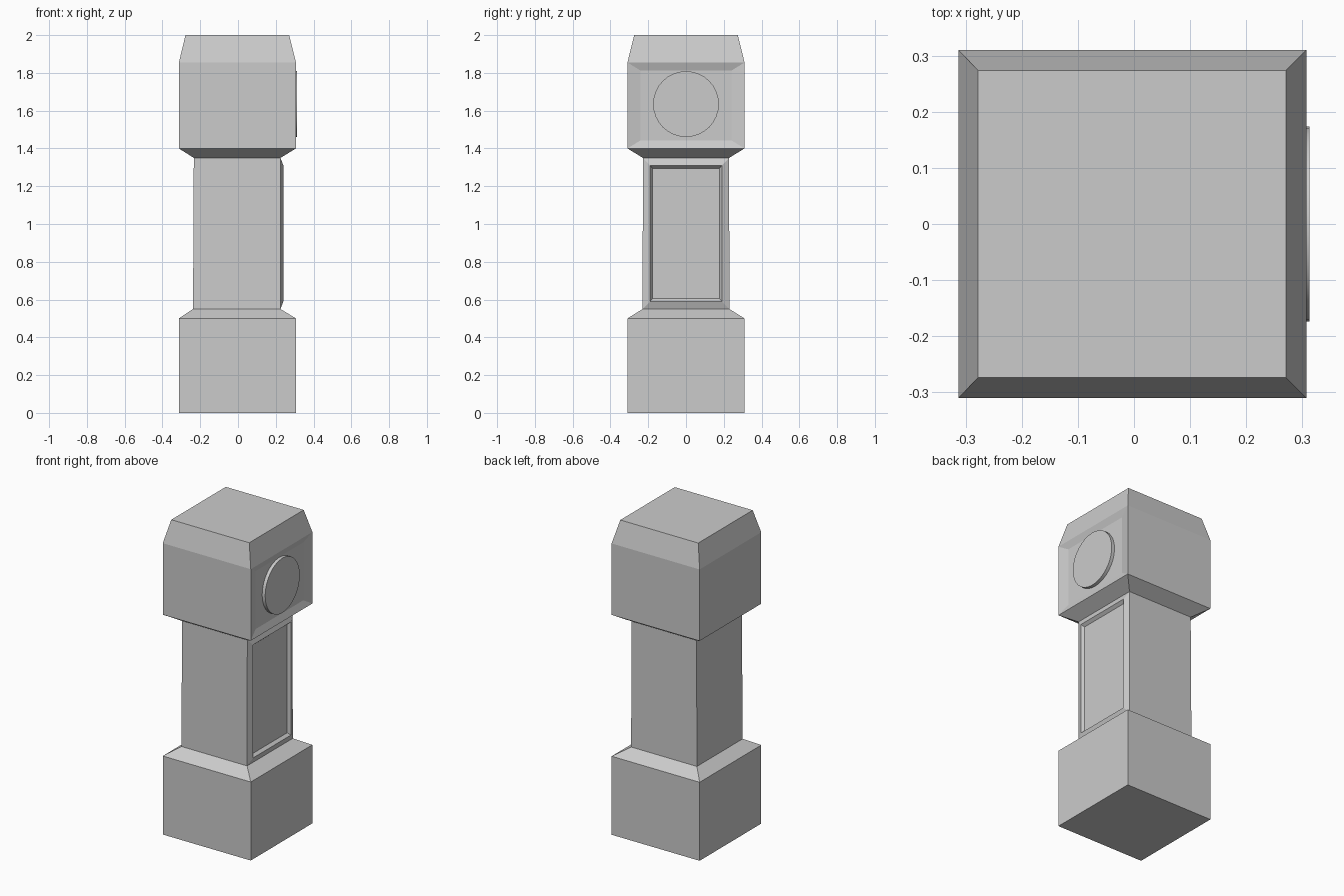
import bpy, bmesh, math
from mathutils import Matrix

if "Cube" in bpy.data.objects:
    bpy.data.objects.remove(bpy.data.objects["Cube"])

def finish(bm, name):
    bmesh.ops.recalc_face_normals(bm, faces=bm.faces)
    mesh = bpy.data.meshes.new(name)
    bm.to_mesh(mesh)
    bm.free()
    obj = bpy.data.objects.new(name, mesh)
    bpy.context.collection.objects.link(obj)
    return obj

def bridge(bm, a, b, skip=()):
    for i in range(4):
        if i not in skip:
            j = (i + 1) % 4
            bm.faces.new((a[i], a[j], b[j], b[i]))

def level(bm, x0, x1, y, z):
    return [bm.verts.new(p) for p in ((x0, -y, z), (x1, -y, z), (x1, y, z), (x0, y, z))]

def panel(bm, low, high, rings):
    # nested rectangles on the +x side: (x, half width, bottom, top)
    prev = [low[1], low[2], high[2], high[1]]
    for x, y, z0, z1 in rings:
        ring = [bm.verts.new(p) for p in ((x, -y, z0), (x, y, z0), (x, y, z1), (x, -y, z1))]
        bridge(bm, prev, ring)
        prev = ring
    bm.faces.new(prev)

# case: stacked rectangular levels (x min, x max, half depth, z)
profile = [(-.313, .307, .31, 0), (-.313, .307, .31, .5),
           (-.238, .225, .23, .55), (-.234, .225, .228, 1.35),
           (-.313, .307, .31, 1.4), (-.313, .307, .31, 1.855),
           (-.278, .271, .274, 2.0)]
panels = {
    # raised door frame around a recessed door
    2: [(.24, .19, .59, 1.31), (.222, .178, .605, 1.295)],
    # shallow recess behind the dial
    4: [(.292, .24, 1.443, 1.812)],
}
bm = bmesh.new()
levels = [level(bm, *p) for p in profile]
for i in range(len(levels) - 1):
    bridge(bm, levels[i], levels[i + 1], skip=(1,) if i in panels else ())
    if i in panels:
        panel(bm, levels[i], levels[i + 1], panels[i])
bm.faces.new(levels[0])
bm.faces.new(levels[-1])
finish(bm, "clock_case")

# dial
bm = bmesh.new()
bmesh.ops.create_cone(bm, cap_ends=True, segments=32, radius1=.174, radius2=.174, depth=.026,
                      matrix=Matrix.Translation((.30, 0, 1.635)) @ Matrix.Rotation(math.pi / 2, 4, 'Y'))
dial = finish(bm, "dial")
bpy.context.view_layer.objects.active = dial
dial.select_set(True)
bpy.ops.object.shade_smooth_by_angle(angle=math.radians(30))
